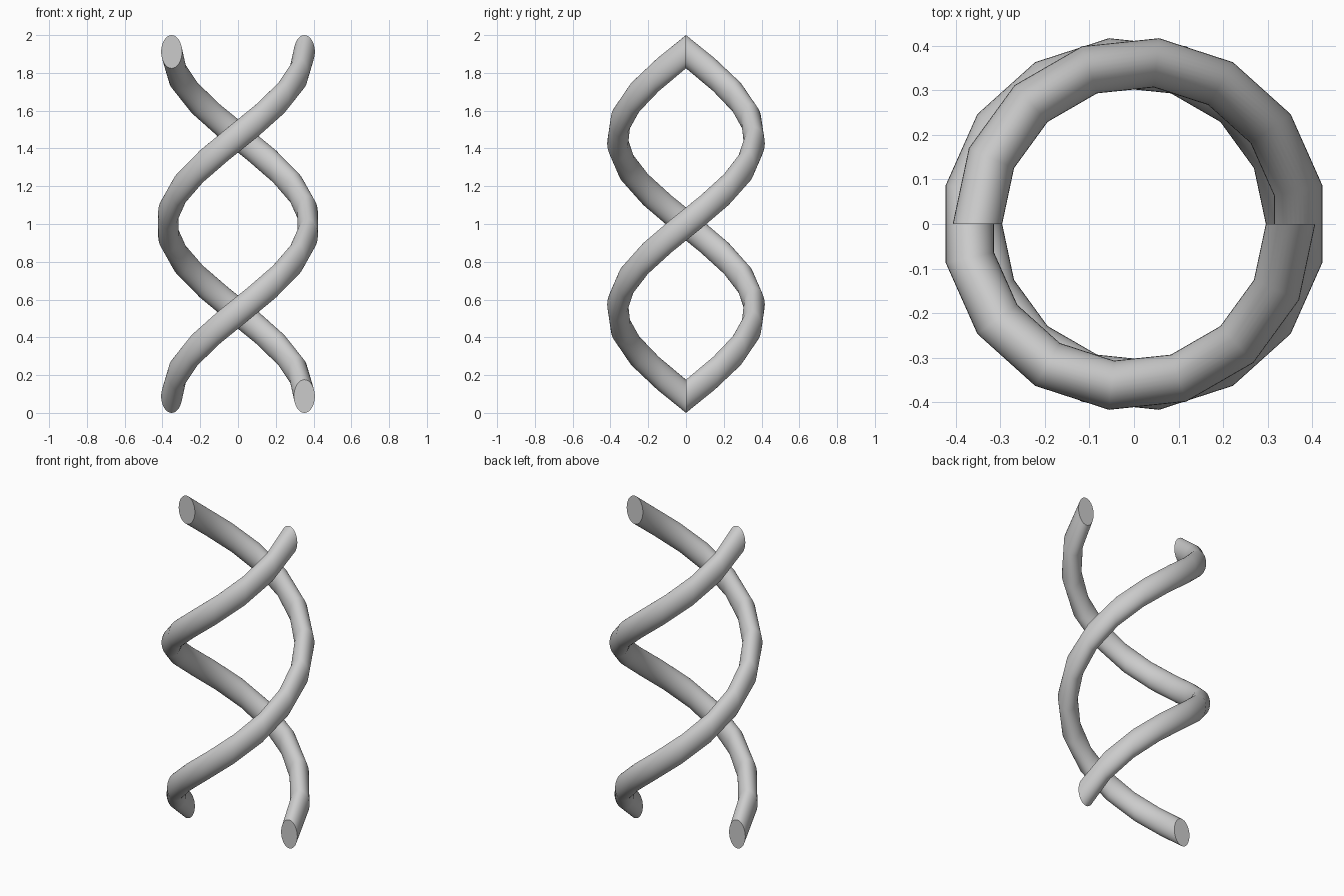
import bpy, bmesh, math

if "Cube" in bpy.data.objects:
    bpy.data.objects.remove(bpy.data.objects["Cube"])

STEPS, SIDES = 15, 32            # segments per turn, sides of the tube
R = 0.364                        # helix radius
RX, RZ = 0.0555, 0.088           # half width and half height of the end section
OFFSET = 0.0125                  # each strand sits slightly off the axis
RISE = 2 - 2 * RZ


def strand(name, start):
    """One full turn of an upright elliptical section swept up a helix."""
    bm = bmesh.new()
    rings = []
    for i in range(STEPS + 1):
        t = i / STEPS
        a = start + 2 * math.pi * t
        ring = []
        for j in range(SIDES):
            b = 2 * math.pi * j / SIDES
            rad = R + RX * math.cos(b)
            ring.append(bm.verts.new((
                rad * math.cos(a) - OFFSET * math.cos(start),
                rad * math.sin(a) - OFFSET * math.sin(start),
                RZ + RISE * t + RZ * math.sin(b))))
        rings.append(ring)
    for lo, hi in zip(rings, rings[1:]):
        for j in range(SIDES):
            k = (j + 1) % SIDES
            bm.faces.new((lo[j], lo[k], hi[k], hi[j]))
    # flat end caps
    bm.faces.new(rings[0])
    bm.faces.new(rings[-1])
    bmesh.ops.recalc_face_normals(bm, faces=bm.faces)
    mesh = bpy.data.meshes.new(name)
    bm.to_mesh(mesh)
    bm.free()
    ob = bpy.data.objects.new(name, mesh)
    bpy.context.collection.objects.link(ob)
    bpy.ops.object.select_all(action='DESELECT')
    ob.select_set(True)
    bpy.context.view_layer.objects.active = ob
    bpy.ops.object.shade_smooth_by_angle(angle=math.radians(30))
    return ob


# two opposite strands of the double helix
strand("helix_strand_a", 0)
strand("helix_strand_b", math.pi)
